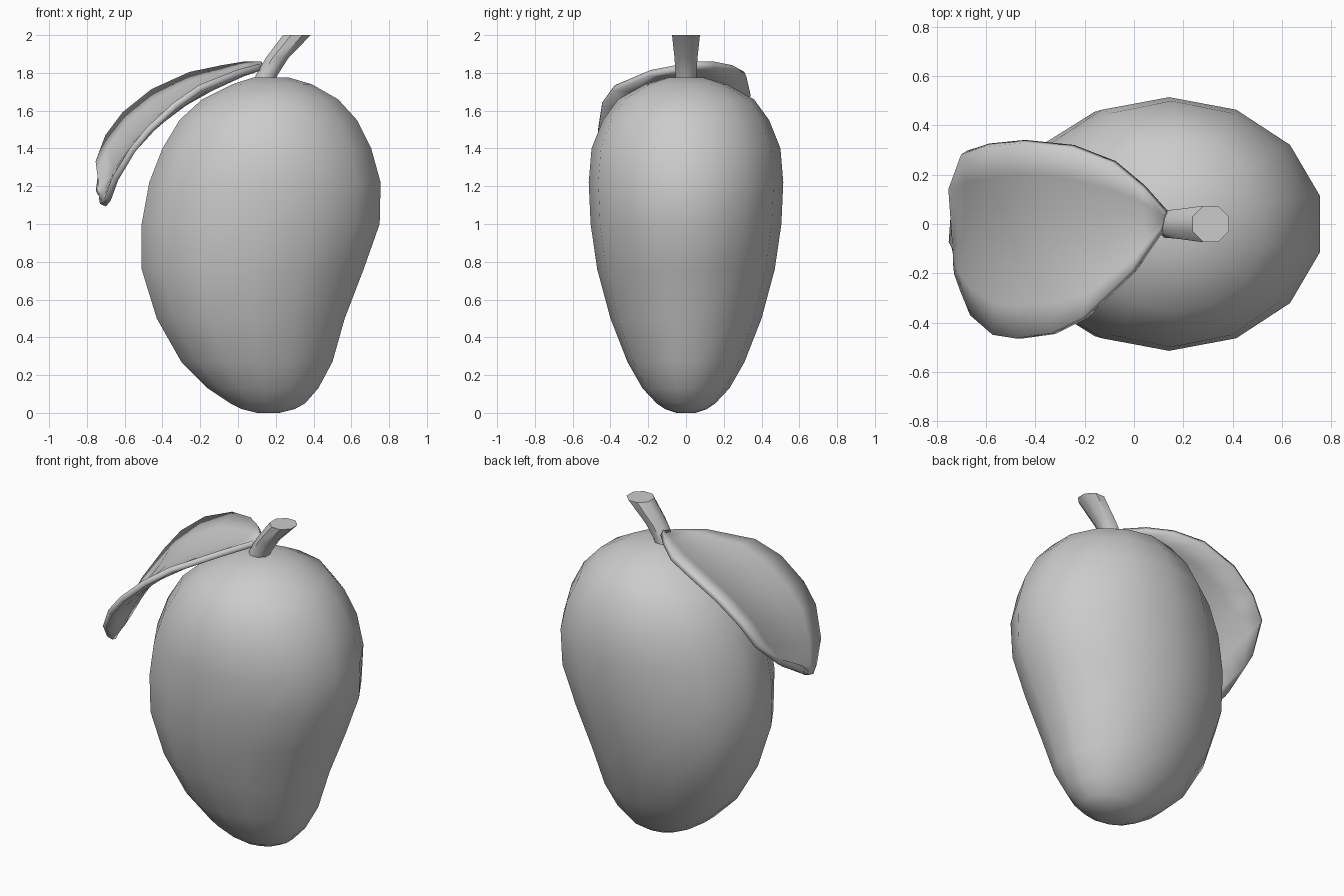
import bpy, math
from mathutils import Vector

cube = bpy.data.objects.get("Cube")
if cube:
    bpy.data.objects.remove(cube)

GREY = (0.6, 0.6, 0.6, 1)
grey = bpy.data.materials.new("plain_grey")
grey.use_nodes = True
grey.diffuse_color = GREY
grey.node_tree.nodes["Principled BSDF"].inputs["Base Color"].default_value = GREY


def add_part(name, verts, faces, angle):
    mesh = bpy.data.meshes.new(name)
    mesh.from_pydata(verts, [], faces)
    mesh.materials.append(grey)
    obj = bpy.data.objects.new(name, mesh)
    bpy.context.collection.objects.link(obj)
    bpy.ops.object.select_all(action='DESELECT')
    obj.select_set(True)
    bpy.context.view_layer.objects.active = obj
    bpy.ops.object.shade_smooth_by_angle(angle=math.radians(angle))
    return obj


def loft(name, rings, sides, angle):
    """Skin elliptical rings given as (z, left, right, half depth)."""
    widen = 1 / math.cos(math.pi / sides)
    verts, faces = [], []
    for z, left, right, depth in rings:
        for i in range(sides):
            a = 2 * math.pi * (i + 0.5) / sides
            verts.append(((left + right) / 2 + (right - left) / 2 * widen * math.cos(a),
                          depth * math.sin(a), z))
    for r in range(len(rings) - 1):
        for i in range(sides):
            j = (i + 1) % sides
            a, b = r * sides, (r + 1) * sides
            faces.append((a + i, a + j, b + j, b + i))
    faces.append(tuple(reversed(range(sides))))
    faces.append(tuple(range(len(verts) - sides, len(verts))))
    return add_part(name, verts, faces, angle)


# Fruit body with a narrow, off-centre lower end
loft("fruit_body", [
    (0, .1, .22, .05), (.02, .02, .3, .11), (.05, -.04, .355, .155),
    (.13, -.16, .425, .23), (.27, -.3, .5, .31), (.5, -.43, .565, .4),
    (.76, -.51, .665, .47), (1, -.51, .75, .505), (1.22, -.47, .755, .515),
    (1.4, -.4, .705, .5), (1.55, -.31, .63, .44), (1.66, -.19, .53, .36),
    (1.74, -.03, .39, .215), (1.775, .08, .27, .1)], 14, 80)

# Leaning stem, wider at the cut end
loft("stem", [
    (1.74, .08, .19, .058), (1.79, .095, .21, .06),
    (1.88, .148, .268, .066), (2, .238, .385, .08)], 8, 50)

# Leaf: front and back edge points from base to tip
edges = [
    ((.11, -.03, 1.83), (.13, .05, 1.845)),
    ((0, -.19, 1.8), (.04, .15, 1.845)),
    ((-.2, -.38, 1.72), (-.08, .25, 1.825)),
    ((-.33, -.445, 1.63), (-.25, .315, 1.79)),
    ((-.47, -.465, 1.5), (-.45, .335, 1.7)),
    ((-.56, -.45, 1.39), (-.6, .32, 1.58)),
    ((-.65, -.37, 1.24), (-.69, .29, 1.46)),
    ((-.69, -.27, 1.13), (-.745, .15, 1.32)),
    ((-.715, -.2, 1.1), (-.745, -.08, 1.19))]
ACROSS = 6
verts, faces = [], []
for front, back in edges:
    front, back = Vector(front), Vector(back)
    sag = 0.06 * (back - front).length
    for k in range(ACROSS + 1):
        t = k / ACROSS
        p = front.lerp(back, t)
        dip = sag * math.sin(math.pi * t)
        verts.append(p + Vector((dip * 0.5, 0, -dip)))
for r in range(len(edges) - 1):
    for k in range(ACROSS):
        a = r * (ACROSS + 1) + k
        b = a + ACROSS + 1
        faces.append((a, b, b + 1, a + 1))
leaf = add_part("leaf", verts, faces, 180)
thick = leaf.modifiers.new("thickness", 'SOLIDIFY')
thick.thickness = 0.035
thick.offset = 0
